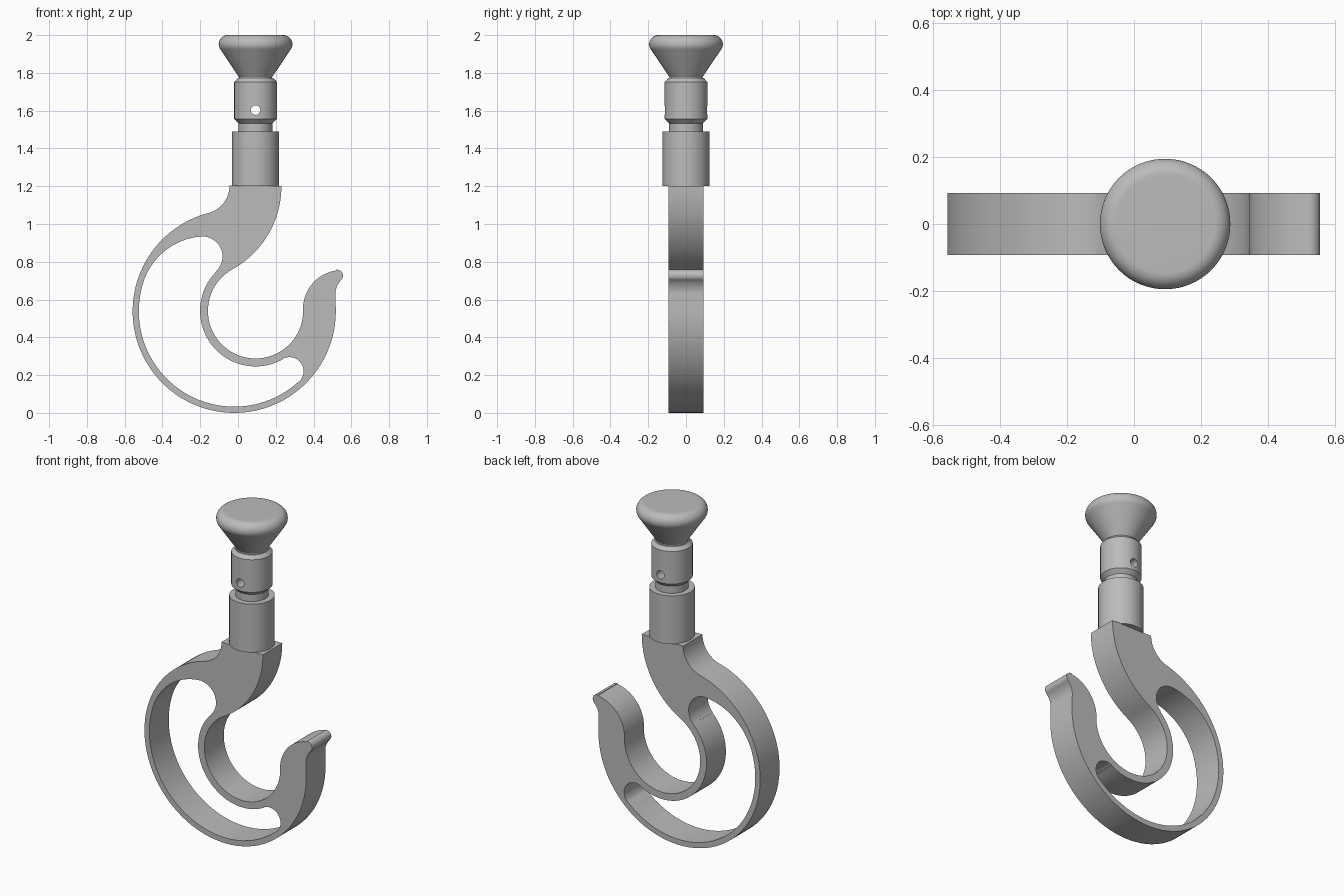
import bpy, bmesh, math

cube = bpy.data.objects.get("Cube")
if cube:
    bpy.data.objects.remove(cube, do_unlink=True)

steel = bpy.data.materials.new("plain grey steel")
steel.use_nodes = True
GREY = (0.5, 0.5, 0.5, 1)
steel.diffuse_color = GREY
steel.node_tree.nodes["Principled BSDF"].inputs["Base Color"].default_value = GREY

STEM_X = 0.093
HALF = 0.092


def finish(obj, angle=30):
    """Give the part its material and smooth shading with sharp edges."""
    obj.data.materials.clear()
    obj.data.materials.append(steel)
    bpy.ops.object.select_all(action='DESELECT')
    obj.select_set(True)
    bpy.context.view_layer.objects.active = obj
    bpy.ops.object.shade_smooth_by_angle(angle=math.radians(angle))


def arc(cx, cz, r, start, end):
    """Points along a circular arc, angles in degrees."""
    n = max(6, int(abs(end - start) / 4))
    angles = [math.radians(start + (end - start) * i / n) for i in range(n + 1)]
    return [(cx + r * math.cos(a), cz + r * math.sin(a)) for a in angles]


def plate(name, loops, half):
    """Upright plate filled between an outline and its holes."""
    curve = bpy.data.curves.new(name, 'CURVE')
    curve.dimensions = '2D'
    curve.fill_mode = 'BOTH'
    curve.extrude = half
    for loop in loops:
        spline = curve.splines.new('POLY')
        pts = [p for i, p in enumerate(loop) if math.dist(p, loop[i - 1]) > 0.002]
        spline.points.add(len(pts) - 1)
        for point, (x, z) in zip(spline.points, pts):
            point.co = (x, z, 0, 1)
        spline.use_cyclic_u = True
    helper = bpy.data.objects.new(name + "_curve", curve)
    bpy.context.collection.objects.link(helper)
    graph = bpy.context.evaluated_depsgraph_get()
    mesh = bpy.data.meshes.new_from_object(helper.evaluated_get(graph))
    bpy.data.objects.remove(helper, do_unlink=True)
    bm = bmesh.new()
    bm.from_mesh(mesh)
    bmesh.ops.remove_doubles(bm, verts=bm.verts, dist=0.0005)
    for v in bm.verts:
        x, y, z = v.co
        v.co = (x, -z, y)
    bmesh.ops.recalc_face_normals(bm, faces=bm.faces)
    bm.to_mesh(mesh)
    bm.free()
    obj = bpy.data.objects.new(name, mesh)
    bpy.context.collection.objects.link(obj)
    finish(obj)
    return obj


def lathe(name, profile, sides=64):
    """Closed solid turned about the stem axis from (radius, height) points."""
    bm = bmesh.new()
    rings = []
    for r, z in profile:
        rings.append([bm.verts.new((STEM_X + r * math.cos(math.tau * i / sides),
                                    r * math.sin(math.tau * i / sides), z))
                      for i in range(sides)])
    for low, high in zip(rings, rings[1:]):
        for i in range(sides):
            j = (i + 1) % sides
            bm.faces.new((low[i], low[j], high[j], high[i]))
    bm.faces.new(rings[0][::-1])
    bm.faces.new(rings[-1])
    bmesh.ops.recalc_face_normals(bm, faces=bm.faces)
    mesh = bpy.data.meshes.new(name)
    bm.to_mesh(mesh)
    bm.free()
    obj = bpy.data.objects.new(name, mesh)
    bpy.context.collection.objects.link(obj)
    finish(obj)
    return obj


# Hook outline: shoulder fillet, round back, tip, throat, stem front
outline = (
    arc(-0.195, 1.203, 0.15, 0, -75.3)
    + arc(-0.02, 0.538, 0.538, 104.7, 360)
    + arc(0.62, 0.63, 0.104, 180, 133)
    + arc(0.525, 0.727, 0.031, -46, 98)
    + arc(0.55, 0.55, 0.206, 98, 180)
    + arc(0.093, 0.54, 0.252, 0, -241)
    + arc(-0.2725, 1.2, 0.5025, -61, 0)
)

# Crescent window: lower end, inner ring, upper end, outer rim
window = (
    arc(0.272, 0.22, 0.075, -47.4, 119.2)
    + arc(0.093, 0.54, 0.294, -60.8, -225.7)
    + arc(-0.188, 0.828, 0.106, -45.7, 94.7)
    + arc(-0.168, 0.585, 0.35, 94.7, 162.4)
    + arc(-0.02, 0.538, 0.505, 162.4, 312.6)
)
plate("hook_body", [outline, window], HALF)

# Turned stem parts
lathe("shaft", [(0.124, 1.2), (0.124, 1.49)])
lathe("neck", [(0.09, 1.48), (0.09, 1.535)])
collar = lathe("collar", [(0.09, 1.533), (0.113, 1.556), (0.113, 1.752), (0.094, 1.772)])

# Cross hole through the collar
bpy.ops.mesh.primitive_cylinder_add(vertices=32, radius=0.025, depth=0.5,
                                    location=(STEM_X, 0, 1.603),
                                    rotation=(math.pi / 2, 0, 0))
drill = bpy.context.object
drill.name = "pin_hole_cutter"
drill.data.materials.append(steel)
drill.hide_render = True
drill.hide_set(True)
cut = collar.modifiers.new("pin hole", 'BOOLEAN')
cut.operation = 'DIFFERENCE'
cut.solver = 'EXACT'
cut.object = drill
bpy.context.view_layer.objects.active = collar
bpy.ops.object.modifier_apply(modifier=cut.name)
bpy.data.objects.remove(drill, do_unlink=True)
finish(collar)

# Flared knob with a rounded rim
rim = arc(0.147, 1.952, 0.048, -34, 90)
lathe("knob", [(0.088, 1.765), (0.088, 1.778)] + rim)
